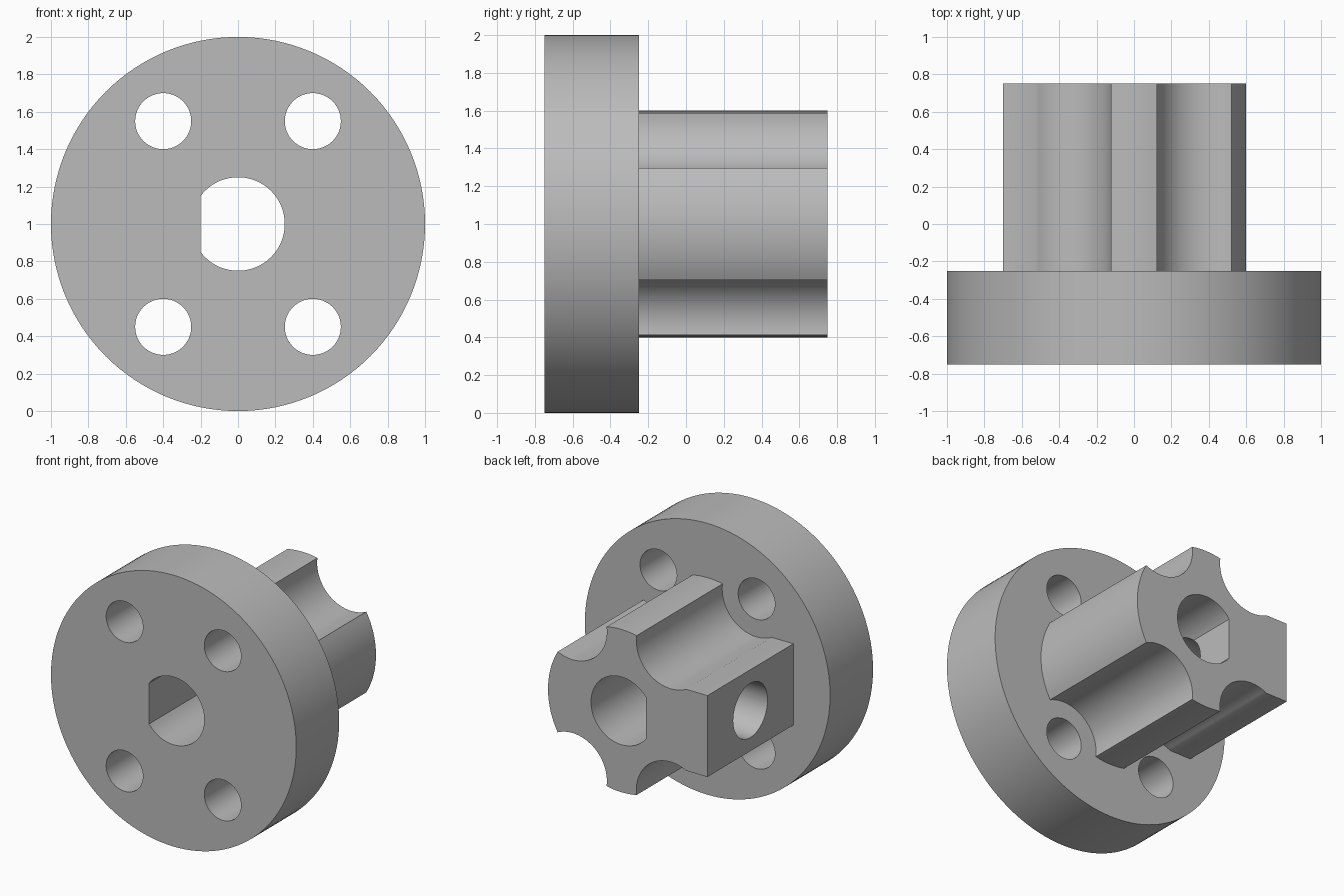
import bpy
import bmesh
from math import cos, sin, radians, pi

cube = bpy.data.objects.get("Cube")
if cube:
    bpy.data.objects.remove(cube, do_unlink=True)

AXIS_Z = 1.0             # height of the shaft axis
FRONT, STEP, BACK = -0.75, -0.25, 0.75
BOLT_X, BOLT_Z = 0.4, 0.55

grey = bpy.data.materials.new("plain grey")
grey.use_nodes = True
colour = (0.5, 0.5, 0.5, 1)
grey.diffuse_color = colour
grey.node_tree.nodes["Principled BSDF"].inputs["Base Color"].default_value = colour


def arc(cx, cz, r, start, end, steps):
    """Points along an arc, angles in degrees."""
    angles = [radians(start + (end - start) * i / steps) for i in range(steps + 1)]
    return [(cx + r * cos(a), cz + r * sin(a)) for a in angles]


def circle(cx, cz, r, steps):
    return arc(cx, cz, r, 0, 360, steps)[:-1]


def prism(name, outline, y0, y1):
    """Extrude an x-z outline, measured from the shaft axis, along y."""
    bm = bmesh.new()
    face = bm.faces.new([bm.verts.new((x, y0, z + AXIS_Z)) for x, z in outline])
    side = bmesh.ops.extrude_face_region(bm, geom=[face])
    verts = [v for v in side["geom"] if isinstance(v, bmesh.types.BMVert)]
    bmesh.ops.translate(bm, verts=verts, vec=(0, y1 - y0, 0))
    bmesh.ops.recalc_face_normals(bm, faces=bm.faces)
    mesh = bpy.data.meshes.new(name)
    bm.to_mesh(mesh)
    bm.free()
    mesh.materials.append(grey)
    obj = bpy.data.objects.new(name, mesh)
    bpy.context.collection.objects.link(obj)
    return obj


def combine(target, other, operation):
    """Apply a boolean and drop the helper object."""
    mod = target.modifiers.new("boolean", 'BOOLEAN')
    mod.operation, mod.solver, mod.object = operation, 'EXACT', other
    bpy.context.view_layer.objects.active = target
    bpy.ops.object.modifier_apply(modifier=mod.name)
    bpy.data.objects.remove(other, do_unlink=True)


# Round flange
coupling = prism("flanged_hub", circle(0, 0, 1, 128), FRONT, STEP)

# Hub outline: round body, four scallops around the bolts, square boss on -x
upper = arc(0, 0, 0.6, 0, 29.7, 12)
upper += arc(BOLT_X, BOLT_Z, 0.28, -64.4, -187.6, 28)[1:]
upper += arc(0, 0, 0.6, 78.2, 101.8, 10)[1:]
upper += arc(-BOLT_X, BOLT_Z, 0.28, 7.6, -116.8, 28)[1:]
upper += [(-0.7, 0.3)]
lower = [(x, -z) for x, z in reversed(upper[1:])]
combine(coupling, prism("hub", upper + lower, STEP - 0.2, BACK), 'UNION')

# Bolt holes
for sx in (-1, 1):
    for sz in (-1, 1):
        hole = circle(sx * BOLT_X, sz * BOLT_Z, 0.15, 48)
        combine(coupling, prism("bolt_hole", hole, FRONT - 0.1, STEP + 0.1), 'DIFFERENCE')

# D-shaped shaft bore with its flat on -x
bore = arc(0, 0, 0.25, -143.13, 143.13, 56)
combine(coupling, prism("shaft_bore", bore, FRONT - 0.1, BACK + 0.1), 'DIFFERENCE')

# Set screw hole from the boss face into the bore
screw = prism("screw_hole", circle(0, -AXIS_Z, 0.2, 48), 0, 0.9)
screw.rotation_euler = (0, 0, pi / 2)
screw.location = (0, 0.25, AXIS_Z)
bpy.context.view_layer.update()
combine(coupling, screw, 'DIFFERENCE')

# Smooth curved walls, crisp edges
bpy.ops.object.select_all(action='DESELECT')
coupling.select_set(True)
bpy.context.view_layer.objects.active = coupling
bpy.ops.object.shade_smooth_by_angle(angle=radians(25))
